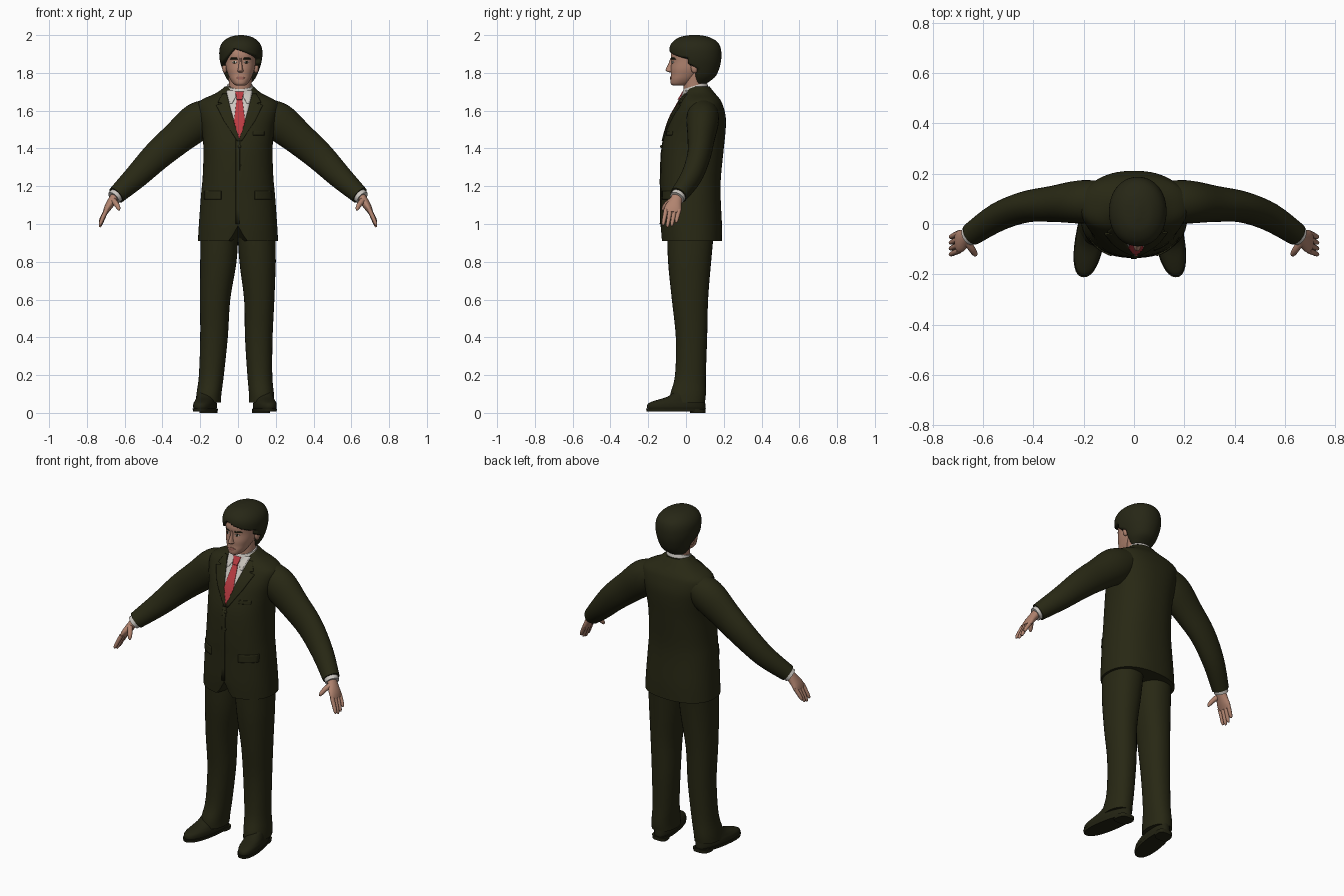
import bpy, bmesh, math
from mathutils import Vector, Matrix
from mathutils.bvhtree import BVHTree

if "Cube" in bpy.data.objects:
    bpy.data.objects.remove(bpy.data.objects["Cube"])


def material(name, r, g, b):
    m = bpy.data.materials.new(name)
    m.use_nodes = True
    m.diffuse_color = (r, g, b, 1)
    m.node_tree.nodes["Principled BSDF"].inputs["Base Color"].default_value = (r, g, b, 1)
    return m


SUIT = material("dark olive cloth", 0.021, 0.021, 0.007)
HAIR = material("dark hair", 0.02, 0.02, 0.008)
SHOE = material("dark leather", 0.016, 0.016, 0.006)
SKIN = material("skin", 0.44, 0.23, 0.16)
LIPS = material("lips", 0.33, 0.13, 0.1)
SHIRT = material("white shirt", 0.6, 0.57, 0.53)
TIE = material("red tie", 0.5, 0.045, 0.055)
HEAD_X = 0.013


def finish(name, bm, mat, recalc=True, angle=50):
    if recalc:
        bmesh.ops.recalc_face_normals(bm, faces=bm.faces)
    mesh = bpy.data.meshes.new(name)
    bm.to_mesh(mesh)
    bm.free()
    mesh.materials.append(mat)
    ob = bpy.data.objects.new(name, mesh)
    bpy.context.collection.objects.link(ob)
    bpy.ops.object.select_all(action="DESELECT")
    bpy.context.view_layer.objects.active = ob
    ob.select_set(True)
    bpy.ops.object.shade_smooth_by_angle(angle=math.radians(angle))
    return ob


def resample(rows, steps):
    """Catmull-Rom interpolation through rows of numbers."""
    out = []
    for i in range(len(rows) - 1):
        a, b, c, d = rows[max(i - 1, 0)], rows[i], rows[i + 1], rows[min(i + 2, len(rows) - 1)]
        for k in range(steps):
            t = k / steps
            out.append([q + t / 2 * (r - p + t * (2 * p - 5 * q + 4 * r - s + t * (3 * (q - r) + s - p)))
                        for p, q, r, s in zip(a, b, c, d)])
    return out + [list(rows[-1])]


def skin_rings(rings):
    """Bridge a stack of rings and close both ends with fans."""
    bm = bmesh.new()
    vs = [[bm.verts.new(p) for p in ring] for ring in rings]
    n = len(vs[0])
    for a, b in zip(vs, vs[1:]):
        for i in range(n):
            bm.faces.new((a[i], a[(i + 1) % n], b[(i + 1) % n], b[i]))
    for ring in (vs[0], vs[-1]):
        mid = bm.verts.new(sum((v.co for v in ring), Vector()) / n)
        for i in range(n):
            bm.faces.new((ring[i], ring[(i + 1) % n], mid))
    return bm


def oval(n, power):
    for i in range(n):
        c, s = math.cos(math.tau * i / n), math.sin(math.tau * i / n)
        yield math.copysign(abs(c) ** (2 / power), c), math.copysign(abs(s) ** (2 / power), s)


def stack(name, rows, mat, power=2.0, n=32, steps=4, deform=None, angle=50):
    """Level rings; each row is z, centre x, front y, back y, half width."""
    rings = [[Vector((cx + hw * c, (yf + yb) / 2 + (yb - yf) / 2 * s, z)) for c, s in oval(n, power)]
             for z, cx, yf, yb, hw in resample(rows, steps)]
    bm = skin_rings(rings)
    if deform:
        for v in bm.verts:
            deform(v.co)
    return finish(name, bm, mat, angle=angle)


def tube(name, rows, mat, side=1, n=20, steps=4):
    """Rings square to a path; each row is x, y, z, thickness radius, front-back radius."""
    rows = resample(rows, steps)
    pts = [Vector((r[0] * side, r[1], r[2])) for r in rows]
    rings = []
    for i, r in enumerate(rows):
        t = (pts[min(i + 1, len(pts) - 1)] - pts[max(i - 1, 0)]).normalized()
        s = (Vector((0, 1, 0)) - t * t.y).normalized()
        u = t.cross(s)
        rings.append([pts[i] + u * (r[3] * a) + s * (r[4] * b) for a, b in oval(n, 2)])
    return finish(name, skin_rings(rings), mat)


def ball(name, loc, size, mat):
    bm = bmesh.new()
    bmesh.ops.create_uvsphere(bm, u_segments=16, v_segments=10, radius=1,
                              matrix=Matrix.Translation(loc) @ Matrix.Diagonal((*size, 1)))
    return finish(name, bm, mat)


def plate(name, target, rows, mat, lift=0.004, side=1, cx=0.0, cols=8):
    """Thin panel laid on the front of a target; each row is z, x start, x end."""
    tree = BVHTree.FromPolygons([v.co for v in target.data.vertices],
                                [p.vertices for p in target.data.polygons])
    bm, grid = bmesh.new(), []
    for (z0, a0, b0), (z1, a1, b1) in zip(rows, rows[1:] + rows[-1:]):
        for k in range(6 if z0 != z1 else 1):
            t = k / 6
            z = z0 + (z1 - z0) * t
            a, b = sorted((side * (a0 + (a1 - a0) * t), side * (b0 + (b1 - b0) * t)))
            line = []
            for j in range(cols + 1):
                x = cx + a + (b - a) * j / cols
                hit = tree.ray_cast(Vector((x, -1, z)), Vector((0, 1, 0)))[0]
                line.append(bm.verts.new((x, (hit.y if hit else 0) - lift, z)))
            grid.append(line)
    for p, q in zip(grid, grid[1:]):
        for j in range(cols):
            bm.faces.new((p[j], q[j], q[j + 1], p[j + 1]))
    ob = finish(name, bm, mat, recalc=False)
    ob.modifiers.new("thickness", "SOLIDIFY").thickness = min(lift + 0.002, 0.009)
    return ob


# Jacket body with the front hem cut away at the middle
def hem(co):
    if co.y < 0 and co.z < 1.0 and abs(co.x) < 0.045:
        co.z += (1.0 - co.z) * (1 - abs(co.x) / 0.045) * 0.9


jacket = stack("jacket_body", [
    (0.91, 0, -0.13, 0.19, 0.212), (1.0, 0, -0.135, 0.19, 0.207), (1.15, 0, -0.134, 0.183, 0.196),
    (1.25, 0, -0.135, 0.185, 0.187), (1.4, 0, -0.128, 0.2, 0.183), (1.5, 0, -0.105, 0.21, 0.193),
    (1.57, 0, -0.08, 0.21, 0.208), (1.63, 0, -0.046, 0.195, 0.215), (1.66, 0, -0.03, 0.18, 0.188),
    (1.69, 0.003, -0.012, 0.155, 0.125), (1.715, 0.006, 0, 0.135, 0.09),
    (1.728, 0.006, 0.01, 0.125, 0.076)], SUIT, power=2.3, n=64, deform=hem)

# Shirt front, tie and jacket details
V = 0.008
plate("shirt_front", jacket, [(1.705, -0.07, 0.07), (1.6, -0.045, 0.045), (1.46, -0.003, 0.003)],
      SHIRT, 0.003, cx=V)
plate("tie", jacket, [(1.69, -0.015, 0.015), (1.66, -0.015, 0.015), (1.54, -0.03, 0.03),
                      (1.455, -0.004, 0.004)], TIE, 0.008, cx=V)
plate("tie_knot", jacket, [(1.702, -0.023, 0.023), (1.66, -0.014, 0.014)], TIE, 0.014, cx=V)
plate("front_edge", jacket, [(1.45, -0.012, 0.01), (1.0, -0.012, 0.008)], SUIT, 0.004)
plate("breast_pocket", jacket, [(1.49, 0.08, 0.14), (1.47, 0.08, 0.14)], SUIT, 0.004)
for z in (1.41, 1.31):
    ball("button", (0.008, -0.13, z), (0.009, 0.007, 0.009), SUIT)
for side, word in ((1, "left"), (-1, "right")):
    plate(word + "_lapel", jacket, [(1.69, 0.07, 0.09), (1.645, 0.057, 0.115), (1.64, 0.055, 0.09),
                                    (1.63, 0.053, 0.125), (1.55, 0.03, 0.085), (1.44, -0.004, 0.012)],
          SUIT, 0.008, side, V)
    plate(word + "_collar_point", jacket, [(1.708, 0.018, 0.066), (1.67, 0.022, 0.057),
                                           (1.64, 0.038, 0.05)], SHIRT, 0.007, side, V)
    plate(word + "_pocket_flap", jacket, [(1.175, 0.09, 0.18), (1.13, 0.09, 0.18)], SUIT, 0.006, side)


# Shirt collar, higher at the back
def tilt(co):
    co.z += 0.3 * (co.y - 0.045)


stack("shirt_collar", [(1.66, 0.01, -0.025, 0.12, 0.078), (1.70, 0.01, -0.025, 0.118, 0.076),
                       (1.732, 0.01, -0.012, 0.11, 0.069)], SHIRT, deform=tilt)
stack("neck", [(1.68, 0.01, -0.012, 0.105, 0.06), (1.74, 0.012, -0.012, 0.11, 0.06),
               (1.80, HEAD_X, -0.01, 0.13, 0.065)], SKIN)

# Head
head = stack("head", [(z, HEAD_X, f, b, w) for z, f, b, w in (
    (1.732, -0.068, -0.01, 0.022), (1.742, -0.08, 0.02, 0.038), (1.765, -0.082, 0.05, 0.054),
    (1.79, -0.08, 0.08, 0.065), (1.82, -0.081, 0.11, 0.075), (1.86, -0.077, 0.14, 0.081),
    (1.90, -0.08, 0.155, 0.084), (1.94, -0.066, 0.15, 0.08), (1.97, -0.03, 0.12, 0.055),
    (1.985, 0.02, 0.07, 0.02))], SKIN, power=2.2, n=48)
stack("nose", [(1.878, HEAD_X, -0.083, -0.05, 0.007), (1.85, HEAD_X, -0.092, -0.05, 0.009),
               (1.82, HEAD_X, -0.107, -0.05, 0.013), (1.81, HEAD_X, -0.104, -0.05, 0.017),
               (1.802, HEAD_X, -0.088, -0.05, 0.01)], SKIN, n=20)
plate("mouth", head, [(1.781, -0.008, 0.008), (1.774, -0.025, 0.025), (1.765, -0.012, 0.012)],
      LIPS, 0.003, cx=HEAD_X)
for side, word in ((1, "left"), (-1, "right")):
    plate(word + "_eye", head, [(1.863, 0.026, 0.036), (1.857, 0.019, 0.045), (1.851, 0.026, 0.038)],
          SHIRT, 0.002, side, HEAD_X)
    plate(word + "_iris", head, [(1.863, 0.028, 0.036), (1.851, 0.028, 0.036)], HAIR, 0.003, side, HEAD_X)
    plate(word + "_eyebrow", head, [(1.880, 0.02, 0.05), (1.872, 0.014, 0.056)], HAIR, 0.003, side, HEAD_X)
    ball(word + "_ear", (HEAD_X + side * 0.083, 0.045, 1.83), (0.014, 0.02, 0.032), SKIN)


# Hair: a full cap sunk into the head inside the hairline
def hairline(co):
    x = co.x - HEAD_X
    top = 1.93 - 0.35 * max(x + 0.03, 0) - 1.1 * max(-0.03 - x, 0)
    rear = 0.01 + 0.055 * min(max((1.85 - co.z) / 0.03, 0), 1)
    t = min(max(min(rear - co.y, top - co.z) / 0.012, 0), 1)
    co.x = HEAD_X + x * (1 - 0.34 * t)
    co.y = 0.04 + (co.y - 0.04) * (1 - 0.34 * t)


stack("hair", [(z, HEAD_X + 0.002, f, b, w) for z, f, b, w in (
    (1.745, 0.02, 0.11, 0.055), (1.78, -0.04, 0.155, 0.082), (1.83, -0.075, 0.178, 0.102),
    (1.88, -0.085, 0.187, 0.113), (1.93, -0.088, 0.184, 0.112), (1.965, -0.07, 0.165, 0.094),
    (1.99, -0.03, 0.12, 0.058), (2.0, 0.02, 0.07, 0.012))],
    HAIR, power=2.1, n=96, steps=8, deform=hairline, angle=70)

for side, word in ((1, "left"), (-1, "right")):
    # Sleeve, cuff and hand
    tube(word + "_sleeve", [(0.12, 0.09, 1.595, 0.075, 0.08), (0.21, 0.088, 1.545, 0.1, 0.086),
                            (0.32, 0.08, 1.455, 0.088, 0.072), (0.43, 0.068, 1.36, 0.078, 0.062),
                            (0.54, 0.028, 1.25, 0.064, 0.056), (0.645, -0.04, 1.152, 0.048, 0.046)],
         SUIT, side, n=32)
    tube(word + "_cuff", [(0.63, -0.03, 1.165, 0.04, 0.04), (0.658, -0.048, 1.138, 0.038, 0.04)], SHIRT, side)
    tube(word + "_palm", [(0.645, -0.042, 1.155, 0.024, 0.028), (0.668, -0.055, 1.12, 0.023, 0.034),
                          (0.69, -0.068, 1.085, 0.019, 0.045), (0.703, -0.072, 1.06, 0.013, 0.043)],
         SKIN, side)
    for i, finger in enumerate(("index", "middle", "ring", "little")):
        y, reach = -0.106 + 0.023 * i, (0.072, 0.082, 0.076, 0.058)[i]
        tube(f"{word}_{finger}_finger", [
            (0.696, y, 1.075, 0.012, 0.0125), (0.715, y - 0.008, 1.07 - reach / 2, 0.011, 0.011),
            (0.728, y - 0.014, 1.065 - reach * 0.85, 0.009, 0.009),
            (0.732, y - 0.015, 1.065 - reach, 0.004, 0.004)], SKIN, side, n=10, steps=3)
    tube(word + "_thumb", [(0.665, -0.07, 1.128, 0.016, 0.016), (0.646, -0.098, 1.108, 0.014, 0.014),
                           (0.633, -0.118, 1.085, 0.011, 0.011), (0.629, -0.124, 1.072, 0.004, 0.004)],
         SKIN, side, n=10, steps=3)

    # Trousers and shoe; the left foot stands slightly further in
    def stance(co, side=side):
        if side > 0:
            co.x -= 0.034 * max(1 - co.z / 0.8, 0)

    def splay(co, side=side):
        stance(co)
        co.x += side * 0.16 * (0.05 - co.y)

    stack(word + "_trouser_leg", [(z, side * x, f, b, w) for z, x, f, b, w in (
        (0.055, 0.157, -0.085, 0.1, 0.067), (0.1, 0.154, -0.083, 0.105, 0.066),
        (0.2, 0.141, -0.058, 0.105, 0.066), (0.4, 0.127, -0.054, 0.112, 0.073),
        (0.6, 0.121, -0.075, 0.117, 0.08), (0.8, 0.104, -0.095, 0.133, 0.096),
        (0.98, 0.097, -0.1, 0.15, 0.1))], SUIT, power=2.2, deform=stance)
    stack(word + "_shoe", [(z, side * 0.158, f, b, w) for z, f, b, w in (
        (0.018, -0.2, 0.1, 0.05), (0.03, -0.207, 0.103, 0.056), (0.05, -0.2, 0.102, 0.055),
        (0.065, -0.165, 0.1, 0.051), (0.085, -0.1, 0.098, 0.048), (0.12, -0.05, 0.09, 0.045))],
        SHOE, power=2.3, deform=splay)
    stack(word + "_sole", [(0.008, side * 0.158, -0.208, 0.102, 0.056),
                           (0.024, side * 0.158, -0.212, 0.105, 0.059)], SHOE, 2.3, steps=1, deform=splay)
    stack(word + "_heel", [(0, side * 0.158, 0.02, 0.102, 0.046),
                           (0.02, side * 0.158, 0.02, 0.104, 0.048)], SHOE, 3, steps=1, deform=splay)
